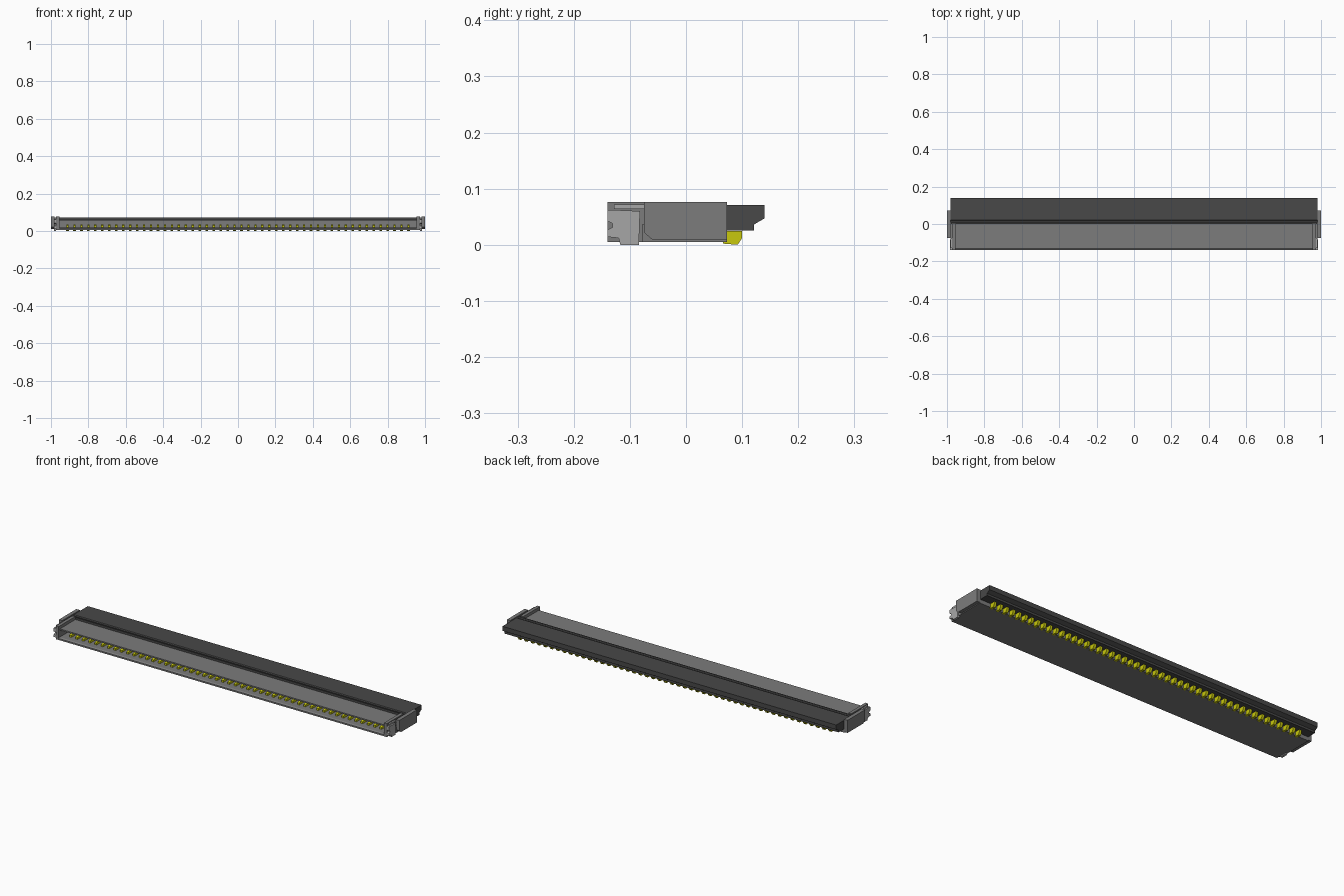
import bpy
import bmesh

cube = bpy.data.objects.get("Cube")
if cube:
    bpy.data.objects.remove(cube, do_unlink=True)


def material(name, rgb, rough=0.6):
    m = bpy.data.materials.new(name)
    m.use_nodes = True
    m.diffuse_color = (*rgb, 1)
    node = m.node_tree.nodes["Principled BSDF"]
    node.inputs["Base Color"].default_value = (*rgb, 1)
    node.inputs["Roughness"].default_value = rough
    return m


GREY = material("housing grey", (0.20, 0.20, 0.20))
DARK = material("flap charcoal", (0.065, 0.065, 0.065))
LIGHT = material("tab light grey", (0.38, 0.38, 0.38))
GOLD = material("contact yellow", (0.58, 0.58, 0.004))


def extrude(bm, profile, x0, x1):
    """Sweep a closed (y, z) profile from x0 to x1."""
    a = [bm.verts.new((x0, y, z)) for y, z in profile]
    b = [bm.verts.new((x1, y, z)) for y, z in profile]
    bm.faces.new(a)
    bm.faces.new(b[::-1])
    n = len(a)
    for i in range(n):
        j = (i + 1) % n
        bm.faces.new((a[i], b[i], b[j], a[j]))


def part(name, mat, pieces):
    """Make one object from several (profile, x0, x1) sweeps."""
    bm = bmesh.new()
    for profile, x0, x1 in pieces:
        extrude(bm, profile, x0, x1)
    bmesh.ops.recalc_face_normals(bm, faces=bm.faces[:])
    me = bpy.data.meshes.new(name)
    bm.to_mesh(me)
    bm.free()
    me.materials.append(mat)
    ob = bpy.data.objects.new(name, me)
    bpy.context.collection.objects.link(ob)
    return ob


def rect(y0, y1, z0, z1):
    return [(y0, z0), (y1, z0), (y1, z1), (y0, z1)]


# Housing: floor, roof and back wall in one section, open at the front
section = [(-0.14, 0.005), (0.073, 0.005), (0.073, 0.036), (0.0, 0.036),
           (0.0, 0.06), (-0.13, 0.06), (-0.13, 0.053), (-0.03, 0.053),
           (-0.03, 0.017), (-0.132, 0.017), (-0.14, 0.013)]
part("housing", GREY, [(section, -0.955, 0.955)])

# Flap: hinged cover with a stepped top and an undercut back edge
flap = [(0.0, 0.037), (0.073, 0.037), (0.073, 0.025), (0.121, 0.025),
        (0.121, 0.036), (0.14, 0.047), (0.14, 0.071), (0.022, 0.071),
        (0.018, 0.067), (0.012, 0.067), (0.008, 0.071), (0.0, 0.071)]
part("flap", DARK, [(flap, -0.98, 0.98)])

# Ends: inner cheek, outer wall and metal solder tab on both sides
wall = [(-0.075, 0.022), (-0.06, 0.009), (0.073, 0.009),
        (0.073, 0.076), (-0.075, 0.076)]
tab = [(-0.14, 0.014), (-0.12, 0.012), (-0.117, 0.0), (-0.084, 0.0),
       (-0.082, 0.06), (-0.128, 0.062), (-0.14, 0.062), (-0.14, 0.042),
       (-0.131, 0.038), (-0.131, 0.031), (-0.14, 0.027)]


def mirrored(profile, x0, x1, side):
    return (profile, side * x0, side * x1)


for side, label in ((1, "left"), (-1, "right")):
    part(label + "_cheek", GREY, [
        mirrored(rect(-0.14, 0.0, 0.005, 0.076), 0.955, 0.972, side),
        mirrored(rect(-0.078, 0.073, 0.005, 0.036), 0.955, 0.982, side)])
    part(label + "_end_wall", GREY, [mirrored(wall, 0.98, 1.0, side)])
    part(label + "_solder_tab", LIGHT, [
        mirrored(tab, 0.972, 0.984, side),
        mirrored(rect(-0.128, -0.075, 0.064, 0.072), 0.972, 0.98, side)])

# Contacts: a row of solder feet at the back and sprung tips in the slot
COUNT, PITCH = 50, 0.0372
foot = [(0.066, 0.002), (0.092, 0.0), (0.1, 0.012), (0.1, 0.0245), (0.066, 0.0245)]
tip = [(-0.105, 0.018), (-0.03, 0.018), (-0.03, 0.028), (-0.085, 0.034), (-0.105, 0.028)]
centres = [(i - (COUNT - 1) / 2) * PITCH for i in range(COUNT)]
part("solder_feet", GOLD, [(foot, x - 0.007, x + 0.007) for x in centres])
part("contact_tips", GOLD, [(tip, x - 0.006, x + 0.006) for x in centres])
